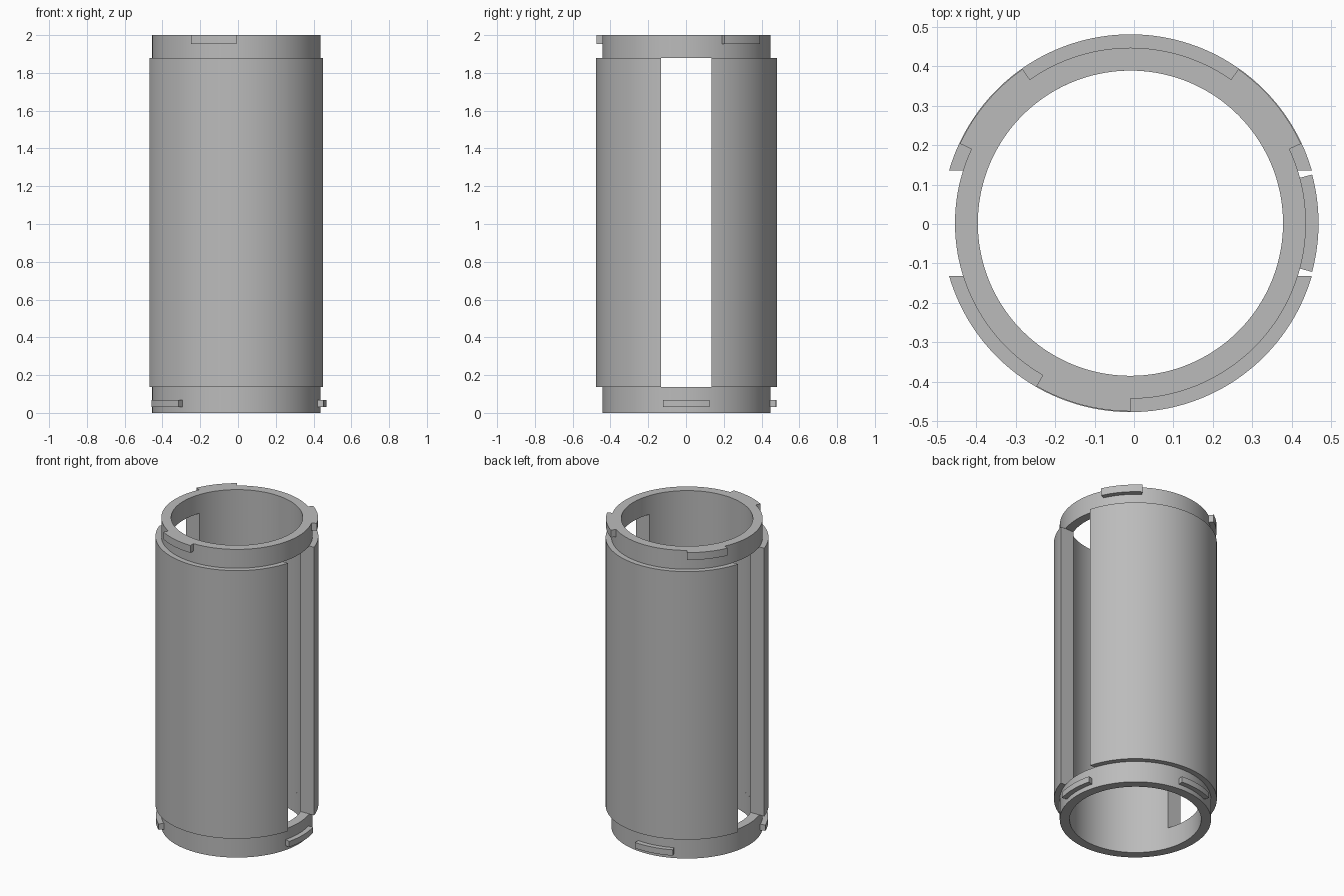
import bpy, bmesh, math
from math import radians, asin, pi, cos, sin

if "Cube" in bpy.data.objects:
    bpy.data.objects.remove(bpy.data.objects["Cube"])

CX, CY = -0.009, 0.002
R_IN, R_RING, R_TAB, R_SLEEVE = 0.387, 0.445, 0.477, 0.479
Z_LOW, Z_HIGH, HALF_SLOT = 0.138, 1.878, 0.134

grey = bpy.data.materials.new("plain grey")
grey.diffuse_color = (0.5, 0.5, 0.5, 1)
grey.use_nodes = True
grey.node_tree.nodes["Principled BSDF"].inputs["Base Color"].default_value = grey.diffuse_color


def wall(name, r_in, r_out, z0, z1, span_in, span_out, n, closed=False):
    """Curved wall between two arcs; span_* are (start, end) angles."""
    bm = bmesh.new()
    rows = []
    for i in range(n if closed else n + 1):
        row = []
        for r, (a, b), z in ((r_in, span_in, z0), (r_out, span_out, z0),
                             (r_out, span_out, z1), (r_in, span_in, z1)):
            t = a + (b - a) * i / n
            row.append(bm.verts.new((CX + r * cos(t), CY + r * sin(t), z)))
        rows.append(row)
    for i in range(n):
        p, q = rows[i], rows[(i + 1) % len(rows)]
        for k in range(4):
            m = (k + 1) % 4
            bm.faces.new((p[k], p[m], q[m], q[k]))
    if not closed:
        bm.faces.new(rows[0])
        bm.faces.new(rows[-1])
    bmesh.ops.recalc_face_normals(bm, faces=bm.faces)
    mesh = bpy.data.meshes.new(name)
    bm.to_mesh(mesh)
    bm.free()
    mesh.materials.append(grey)
    obj = bpy.data.objects.new(name, mesh)
    bpy.context.collection.objects.link(obj)
    bpy.ops.object.select_all(action='DESELECT')
    obj.select_set(True)
    bpy.context.view_layer.objects.active = obj
    bpy.ops.object.shade_smooth_by_angle(angle=radians(30))
    return obj


# End rings
full = (0, 2 * pi)
wall("bottom_ring", R_IN, R_RING, 0, Z_LOW, full, full, 144, True)
wall("top_ring", R_IN, R_RING, Z_HIGH, 2, full, full, 144, True)

# Two thick sleeve halves, leaving a straight-sided slot on each side
a_in, a_out = asin(HALF_SLOT / R_IN), asin(HALF_SLOT / R_SLEEVE)
for name, turn in (("back_sleeve", 0), ("front_sleeve", pi)):
    wall(name, R_IN, R_SLEEVE, Z_LOW, Z_HIGH,
         (turn + a_in, turn + pi - a_in), (turn + a_out, turn + pi - a_out), 64)

# Locking tabs, each 30 degrees wide
for prefix, starts, z0, z1 in (("top_tab", (25, 125, 240), 1.952, 2),
                               ("bottom_tab", (-15, 85, 200), 0.03, 0.068)):
    for i, s in enumerate(starts):
        span = (radians(s), radians(s + 30))
        wall(f"{prefix}_{i + 1}", R_RING - 0.003, R_TAB, z0, z1, span, span, 12)
